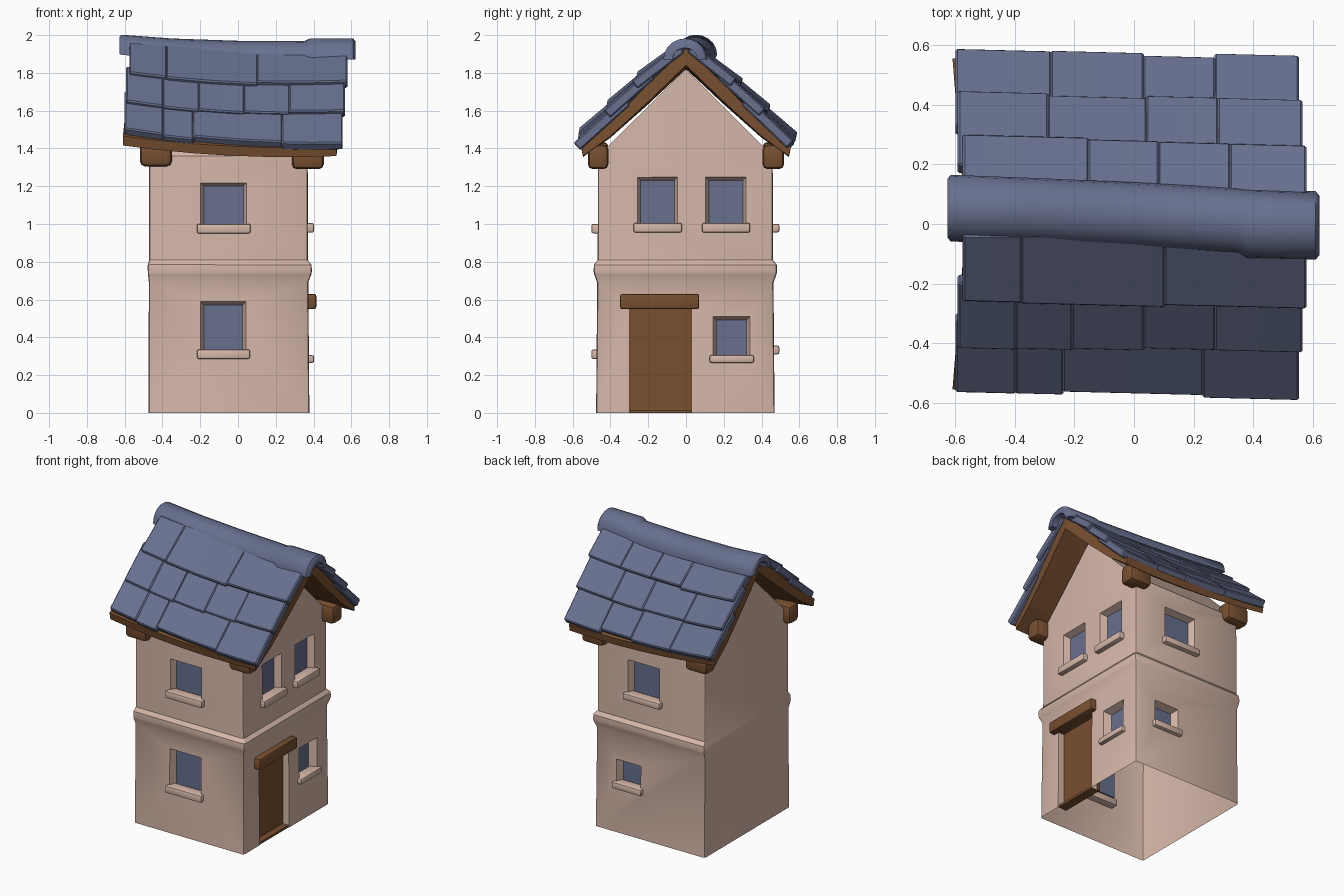
import bpy, bmesh, math, random
from mathutils import Vector

random.seed(4)
if "Cube" in bpy.data.objects:
    bpy.data.objects.remove(bpy.data.objects["Cube"])


def material(name, rgb):
    m = bpy.data.materials.new(name)
    m.use_nodes = True
    m.diffuse_color = (*rgb, 1)
    m.node_tree.nodes["Principled BSDF"].inputs["Base Color"].default_value = (*rgb, 1)
    return m


plaster = material("warm plaster", (0.68, 0.48, 0.40))
slate = material("slate blue", (0.135, 0.16, 0.27))
wood = material("brown wood", (0.19, 0.08, 0.03))


def finish(name, bm, mat, bevel=0, segments=2):
    bmesh.ops.recalc_face_normals(bm, faces=bm.faces)
    if bevel:
        bmesh.ops.bevel(bm, geom=bm.edges[:], offset=bevel, segments=segments,
                        affect='EDGES', profile=0.5)
    mesh = bpy.data.meshes.new(name)
    bm.to_mesh(mesh)
    bm.free()
    mesh.materials.append(mat)
    ob = bpy.data.objects.new(name, mesh)
    bpy.context.collection.objects.link(ob)
    return ob


def smooth(ob, angle=40):
    bpy.ops.object.select_all(action='DESELECT')
    ob.select_set(True)
    bpy.context.view_layer.objects.active = ob
    bpy.ops.object.shade_smooth_by_angle(angle=math.radians(angle))


def add_loft(bm, rings):
    """Skin closed rings of points and cap both ends."""
    vs = [[bm.verts.new(p) for p in r] for r in rings]
    n = len(vs[0])
    for a, b in zip(vs, vs[1:]):
        for i in range(n):
            bm.faces.new((a[i], a[(i + 1) % n], b[(i + 1) % n], b[i]))
    bm.faces.new(vs[0])
    bm.faces.new(vs[-1])
    return vs


def loft(name, rings, mat, bevel=0):
    bm = bmesh.new()
    add_loft(bm, rings)
    ob = finish(name, bm, mat, bevel)
    if bevel:
        smooth(ob)
    return ob


def rect(x0, x1, y0, y1, z):
    return [(x0, y0, z), (x1, y0, z), (x1, y1, z), (x0, y1, z)]


# House walls: stacked rings with a moulded band, closed by a gable
bm = bmesh.new()
levels = [(0, 0.006), (0.69, 0), (0.73, 0.015), (0.75, 0.019), (0.785, 0.017),
          (0.81, -0.003), (1.36, -0.004)]
rings = [rect(-0.472 - 0.3 * g, 0.372 + g, -0.47 - g, 0.463 + g, z) for z, g in levels]
vs = [[bm.verts.new(p) for p in r] for r in rings]
corners = []
for a, b in zip(vs, vs[1:]):
    for i in range(4):
        j = (i + 1) % 4
        if i != 1 and i != 3 or b is not vs[-1]:
            bm.faces.new((a[i], a[j], b[j], b[i]))
        corners.append(bm.edges.get((a[i], b[i])) or bm.edges.new((a[i], b[i])))
bm.faces.new(vs[0])
peak = [bm.verts.new((x, 0, 1.82)) for x in (-0.472, 0.37)]
t, u = vs[-1], vs[-2]
bm.faces.new((t[0], t[1], peak[1], peak[0]))
bm.faces.new((t[2], t[3], peak[0], peak[1]))
bm.faces.new((u[1], u[2], t[2], peak[1], t[1]))
bm.faces.new((u[3], u[0], t[0], peak[0], t[3]))
bmesh.ops.bevel(bm, geom=corners, offset=0.014, segments=2, affect='EDGES', profile=0.5)
walls = finish("house_walls", bm, plaster)

# Wall coordinates: along the wall, outward distance, height
PLACE = {"front": lambda u, d, z: (u, -0.468 - d, z),
         "back": lambda u, d, z: (u, 0.461 + d, z),
         "right": lambda u, d, z: (0.37 + d, u, z)}
cutters = []


def block(name, side, u0, u1, d0, d1, z0, z1, mat, grow=0, bevel=0):
    """Box on a wall; grow widens its outer end."""
    p = PLACE[side]
    ends = [[p(u0 - g, d, z0), p(u1 + g, d, z0), p(u1 + g, d, z1 + g), p(u0 - g, d, z1 + g)]
            for d, g in ((d0, 0), (d1, grow))]
    return loft(name, ends, mat, bevel)


# Windows: splayed recess, pane and sill
windows = [("front", "lower", -0.18, 0.023, 0.33, 0.57, 0.285),
           ("front", "upper", -0.18, 0.027, 0.995, 1.2, 0.95),
           ("right", "upper_front", -0.24, -0.062, 1.0, 1.23, 0.955),
           ("right", "upper_back", 0.122, 0.3, 1.0, 1.23, 0.955),
           ("right", "lower", 0.163, 0.32, 0.3, 0.49, 0.265),
           ("back", "upper", -0.1, 0.11, 0.995, 1.21, 0.955),
           ("back", "lower", 0.045, 0.195, 0.35, 0.49, 0.31)]
for side, where, u0, u1, z0, z1, sill in windows:
    tag = f"{side}_{where}"
    cutters.append(block("cutter", side, u0, u1, -0.05, 0.05, z0, z1, plaster, 0.036))
    block(f"{tag}_pane", side, u0 - 0.003, u1 + 0.003, -0.056, -0.047, z0 - 0.003, z1 + 0.003, slate)
    block(f"{tag}_sill", side, u0 - 0.038, u1 + 0.04, -0.045, 0.033, sill, z0 + 0.006,
          plaster, 0, 0.01)

# Door with its threshold and lintel
cutters.append(block("cutter", "right", -0.3, 0.028, -0.05, 0.06, -0.1, 0.56, plaster))
block("door", "right", -0.303, 0.031, -0.06, -0.04, 0, 0.57, wood)
block("door_threshold", "right", -0.297, 0.025, -0.05, 0.004, 0, 0.016, wood)
block("door_lintel", "right", -0.35, 0.07, -0.05, 0.045, 0.55, 0.63, wood, 0, 0.012)

# Cut the recesses, then open the underside
for c in cutters:
    mod = walls.modifiers.new("recess", 'BOOLEAN')
    mod.operation, mod.solver, mod.object = 'DIFFERENCE', 'EXACT', c
dg = bpy.context.evaluated_depsgraph_get()
cut = bpy.data.meshes.new_from_object(walls.evaluated_get(dg))
walls.modifiers.clear()
walls.data = cut
bm = bmesh.new()
bm.from_mesh(cut)
base = [f for f in bm.faces if f.calc_center_median().z < 0.001]
bmesh.ops.delete(bm, geom=base, context='FACES')
bm.to_mesh(cut)
bm.free()
for c in cutters:
    bpy.data.objects.remove(c)
smooth(walls, 35)


def sag(x, y):
    """Crooked roof: dipped ridge, eaves tilting down to the door side."""
    return 0.08 * x * x - 0.015 - (0.01 + 0.06 * abs(y)) * x


# Wooden roof boards under the slates, one bent sheet per slope
outer = [(0, 1.925), (0.2, 1.745), (0.38, 1.565), (0.555, 1.425)]
inner = [(0.545, 1.375), (0.4, 1.475), (0.2, 1.65), (0, 1.835)]
for name, s in (("front_roof_boards", -1), ("back_roof_boards", 1)):
    rings = []
    for k in range(7):
        f = k / 6
        rings.append([(-0.565 - 0.08 * y + f * (1.135 - 0.01 * y), s * y, 0) for y, z in outer + inner])
        rings[-1] = [(x, y, z + sag(x, y)) for (x, y, _), (_, z) in zip(rings[-1], outer + inner)]
    loft(name, rings, wood)

# Slate courses: (upper edge, lower edge, left end, right end)
courses = [((0.04, 1.945), (0.28, 1.765), -0.575, 0.575),
           ((0.2, 1.81), (0.425, 1.61), -0.592, 0.562),
           ((0.33, 1.675), (0.575, 1.455), -0.6, 0.55)]
splits = {-1: [(-0.38, 0.1), (-0.4, -0.21, 0.03, 0.27), (-0.4, -0.24, 0.23)],
          1: [(-0.155, 0.08, 0.32), (-0.29, 0.04, 0.28), (-0.28, 0.03, 0.27)]}
for name, s in (("front", -1), ("back", 1)):
    for row, (top, low, left, right) in enumerate(courses):
        bm = bmesh.new()
        edges = [left, *splits[s][row], right]
        for x0, x1 in zip(edges, edges[1:]):
            drop, lift = random.uniform(-0.008, 0.012), random.uniform(-0.004, 0.01)
            rings = []
            for x in (x0, (x0 + x1) / 2, x1 + 0.004):
                skew = -0.025 * x * (1 if s > 0 else -1)
                ty, tz = top
                ly, lz = low[0] + drop + skew, low[1] - drop + lift - skew * 0.8
                n = Vector((tz - lz, ly - ty)).normalized() * 0.052
                prof = [(ty, tz), (ly, lz), (ly - n.x, lz - n.y), (ty - n.x, tz - n.y)]
                rings.append([(x, s * y, z + sag(x, y)) for y, z in prof])
            add_loft(bm, rings)
        smooth(finish(f"{name}_slates_{row + 1}", bm, slate, 0.007, 1), 30)

# Rolled ridge cap: (x, y, base height, half width)
stations = [(-0.627, 0.053, 1.9, 0.098), (-0.615, 0.053, 1.895, 0.112), (-0.35, 0.045, 1.877, 0.11),
            (0, 0.03, 1.865, 0.11), (0.35, 0.01, 1.863, 0.11), (0.38, 0, 1.872, 0.115),
            (0.61, -0.005, 1.872, 0.115), (0.622, -0.005, 1.872, 0.1)]
rings = []
for x, y, z, r in stations:
    ring = []
    for k, steps in ((r, range(11)), (0.065, range(10, -1, -1))):
        for i in steps:
            a = math.pi * i / 10
            ring.append((x, y + k * math.cos(a), z + (k - 0.005) * math.sin(a)))
    rings.append(ring)
smooth(loft("ridge_cap", rings, slate), 50)

# Stubby beam ends below the eaves
for side, y0, y1 in (("front", -0.52, -0.41), ("back", 0.405, 0.52)):
    for where, x, z in (("left", 0.37, 1.29), ("right", -0.435, 1.305)):
        loft(f"{side}_{where}_beam", [rect(x - 0.085, x + 0.085, y0, y1, z),
                                      rect(x - 0.085, x + 0.085, y0, y1, z + 0.13)], wood, 0.028)
